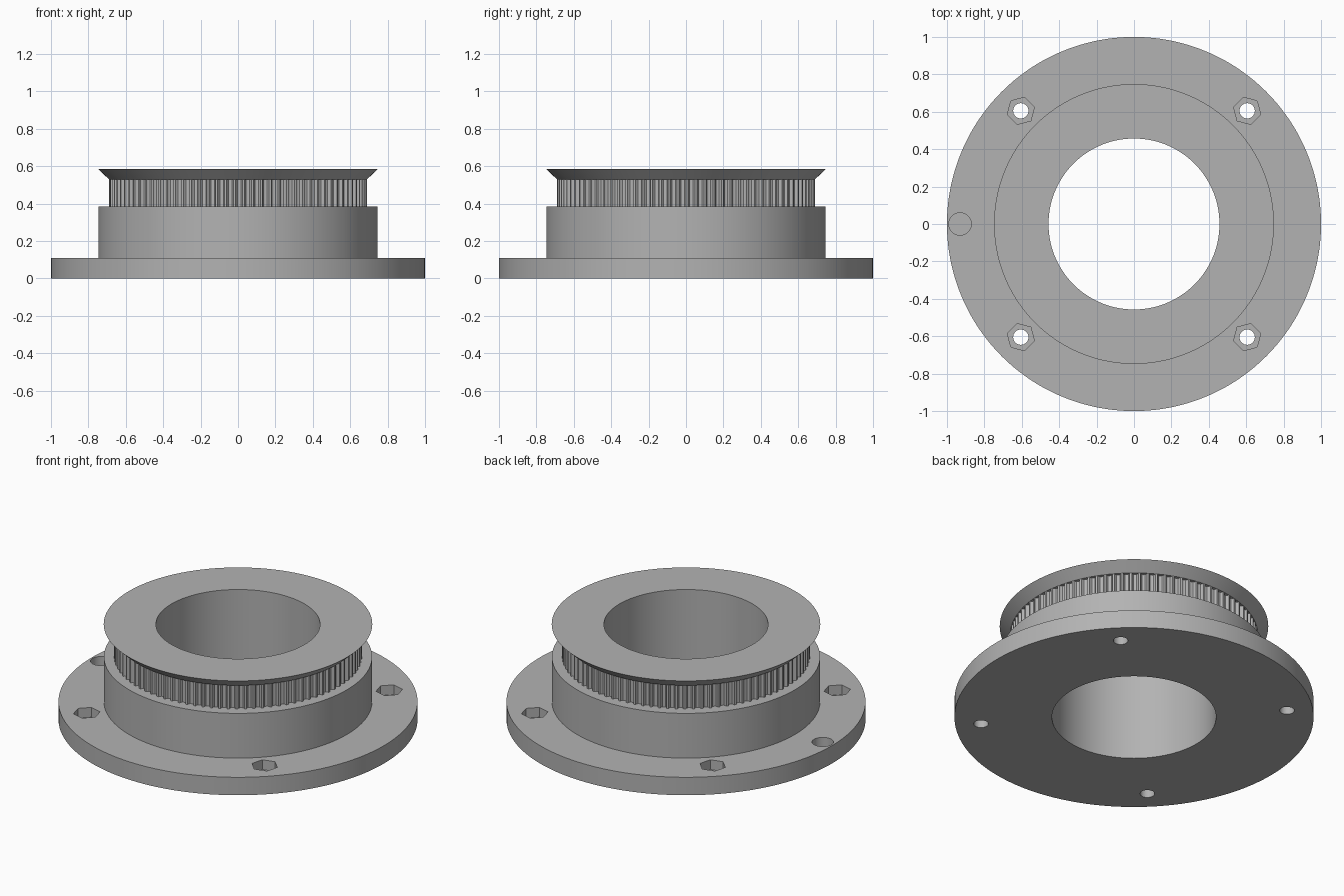
import bpy, bmesh, math

if "Cube" in bpy.data.objects:
    bpy.data.objects.remove(bpy.data.objects["Cube"])

TEETH = 90
BORE, HUB, BELT, LIP = 0.457, 0.747, 0.69, 0.748
Z_FLANGE, Z_HUB, Z_BELT, Z_TOP = 0.11, 0.385, 0.53, 0.585

# Rounded belt groove over one pitch: (fraction of pitch, depth)
GROOVE = [(0, 0), (0.24, 0), (0.30, 0.010), (0.42, 0.0165),
          (0.55, 0.0183), (0.69, 0.0183), (0.82, 0.0165), (0.94, 0.010)]
RING = [((i + f) * math.tau / TEETH, d) for i in range(TEETH) for f, d in GROOVE]

grey = bpy.data.materials.new("grey plastic")
grey.diffuse_color = (0.45, 0.45, 0.45, 1)
grey.use_nodes = True
grey.node_tree.nodes["Principled BSDF"].inputs["Base Color"].default_value = grey.diffuse_color


def finish(name, bm):
    bmesh.ops.remove_doubles(bm, verts=bm.verts, dist=1e-5)
    bmesh.ops.recalc_face_normals(bm, faces=bm.faces)
    mesh = bpy.data.meshes.new(name)
    bm.to_mesh(mesh)
    bm.free()
    mesh.materials.append(grey)
    ob = bpy.data.objects.new(name, mesh)
    bpy.context.collection.objects.link(ob)
    return ob


def lathe(name, rows, closed=False):
    """Revolve (radius, z, toothed) rows about z."""
    bm = bmesh.new()
    rings = []
    for r, z, toothed in rows:
        rings.append([bm.verts.new(((r - d * toothed) * math.cos(a),
                                    (r - d * toothed) * math.sin(a), z))
                      for a, d in RING])
    pairs = list(zip(rings, rings[1:]))
    if closed:
        pairs.append((rings[-1], rings[0]))
    n = len(RING)
    for lo, hi in pairs:
        for i in range(n):
            j = (i + 1) % n
            bm.faces.new((lo[i], lo[j], hi[j], hi[i]))
    return finish(name, bm)


def smooth(ob):
    bpy.ops.object.select_all(action='DESELECT')
    ob.select_set(True)
    bpy.context.view_layer.objects.active = ob
    bpy.ops.object.shade_smooth_by_angle(angle=math.radians(25))


def prism(bm, x, y, r, z0, z1, sides, turn=0):
    pts = [(x + r * math.cos(turn + k * math.tau / sides),
            y + r * math.sin(turn + k * math.tau / sides)) for k in range(sides)]
    low = [bm.verts.new((px, py, z0)) for px, py in pts]
    high = [bm.verts.new((px, py, z1)) for px, py in pts]
    bm.faces.new(low[::-1])
    bm.faces.new(high)
    for k in range(sides):
        m = (k + 1) % sides
        bm.faces.new((low[k], low[m], high[m], high[k]))


def cut(ob, name, build):
    bm = bmesh.new()
    build(bm)
    cutter = finish(name, bm)
    cutter.hide_render = True
    mod = ob.modifiers.new(name, 'BOOLEAN')
    mod.operation, mod.solver, mod.object = 'DIFFERENCE', 'EXACT', cutter
    bpy.context.view_layer.objects.active = ob
    bpy.ops.object.modifier_apply(modifier=mod.name)
    bpy.data.objects.remove(cutter)


# Bolt flange with the plain hub above it
base = lathe("flange_and_hub", [
    (BORE, 0, 0), (1, 0, 0), (1, Z_FLANGE, 0), (HUB, Z_FLANGE, 0),
    (HUB, Z_HUB, 0), (BELT, Z_HUB, 1), (BORE, Z_HUB, 0)], closed=True)

SPOTS = [(0.605 * sx, 0.605 * sy) for sx in (-1, 1) for sy in (-1, 1)]


def bolt_holes(bm):
    for x, y in SPOTS:
        prism(bm, x, y, 0.041, -0.1, 0.3, 32)


def pockets(bm):
    # Hexagonal nut pockets and one round magnet pocket
    for x, y in SPOTS:
        prism(bm, x, y, 0.075, 0.05, 0.3, 6, math.atan2(y, x))
    prism(bm, -0.93, 0, 0.06, 0.04, 0.3, 48)


cut(base, "bolt_hole_cutter", bolt_holes)
cut(base, "pocket_cutter", pockets)

# Remove the hub face covered by the toothed ring
bm = bmesh.new()
bm.from_mesh(base.data)
hidden = [f for f in bm.faces if f.normal.z > 0.9
          and f.calc_center_median().z > Z_HUB - 0.01
          and f.calc_center_median().xy.length < 0.62]
bmesh.ops.delete(bm, geom=hidden, context='FACES')
bm.to_mesh(base.data)
bm.free()
smooth(base)

# Toothed belt track, with its bore wall
smooth(lathe("belt_teeth", [(BELT, Z_HUB, 1), (BELT, Z_BELT, 1)]))
smooth(lathe("belt_bore", [(BORE, Z_HUB, 0), (BORE, Z_BELT, 0)]))

# Flared belt retainer on top
smooth(lathe("belt_retainer", [(BELT, Z_BELT, 1), (BELT, Z_BELT, 0),
                               (LIP, Z_TOP, 0), (BORE, Z_TOP, 0), (BORE, Z_BELT, 0)]))
